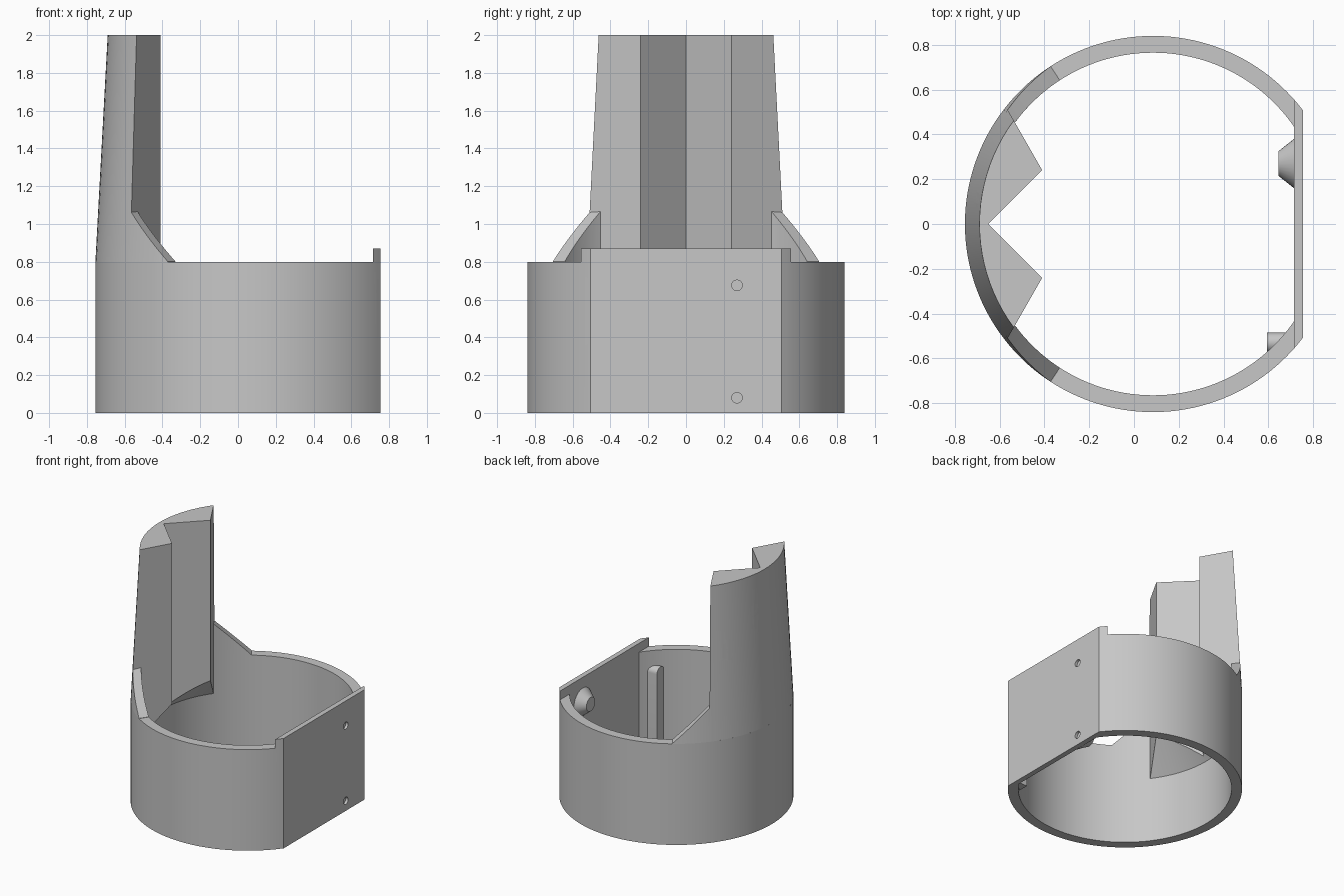
import bpy, bmesh
from math import sin, cos, acos, atan2, pi, radians, hypot, sqrt
from mathutils import Vector

if "Cube" in bpy.data.objects:
    bpy.data.objects.remove(bpy.data.objects["Cube"])

CX, R_OUT, R_IN = 0.085, 0.84, 0.765      # ring centre and radii
FLAT, FLAT_IN = 0.755, 0.715              # outer and inner face of the flat plate
RIM, LIP, TOP = 0.8, 0.87, 2.0            # heights

grey = bpy.data.materials.new("plain grey")
grey.use_nodes = True
grey.diffuse_color = (0.57, 0.57, 0.57, 1)
grey.node_tree.nodes["Principled BSDF"].inputs["Base Color"].default_value = grey.diffuse_color


def polar(r, a, z):
    return (CX + r * cos(a), r * sin(a), z)


def finish(name, bm):
    bmesh.ops.recalc_face_normals(bm, faces=bm.faces)
    mesh = bpy.data.meshes.new(name)
    bm.to_mesh(mesh)
    bm.free()
    mesh.materials.append(grey)
    ob = bpy.data.objects.new(name, mesh)
    bpy.context.collection.objects.link(ob)
    return ob


def sweep(name, stations, cyclic=False):
    """Skin a row of closed sections that all have the same point count."""
    bm = bmesh.new()
    rows = [[bm.verts.new(p) for p in s] for s in stations]
    k = len(rows[0])
    pairs = list(zip(rows, rows[1:])) + ([(rows[-1], rows[0])] if cyclic else [])
    for a, b in pairs:
        for i in range(k):
            j = (i + 1) % k
            bm.faces.new((a[i], a[j], b[j], b[i]))
    if not cyclic:
        bm.faces.new(rows[0])
        bm.faces.new(rows[-1])
    return finish(name, bm)


def rod(name, start, direction, length, r1, r2=None, segs=32):
    """Cylinder or cone from start along direction."""
    d = Vector(direction).normalized()
    bm = bmesh.new()
    bmesh.ops.create_cone(bm, cap_ends=True, segments=segs, radius1=r1,
                          radius2=r1 if r2 is None else r2, depth=length)
    turn = d.to_track_quat('Z', 'Y').to_matrix()
    mid = Vector(start) + d * length / 2
    for v in bm.verts:
        v.co = turn @ v.co + mid
    return finish(name, bm)


def drill(targets, start, direction, length, radius):
    cutter = rod("hole_cutter", start, direction, length, radius)
    cutter.hide_render = True
    for ob in targets:
        mod = ob.modifiers.new("hole", 'BOOLEAN')
        mod.operation, mod.solver, mod.object = 'DIFFERENCE', 'EXACT', cutter
        bpy.context.view_layer.objects.active = ob
        bpy.ops.object.modifier_apply(modifier=mod.name)
    bpy.data.objects.remove(cutter)


# Base ring with one flat side
n = 120
a_out, a_in = acos((FLAT - CX) / R_OUT), acos((FLAT_IN - CX) / R_IN)
stations = []
for i in range(n + 1):
    ao = a_out + (2 * pi - 2 * a_out) * i / n
    ai = a_in + (2 * pi - 2 * a_in) * i / n
    stations.append([polar(R_OUT, ao, 0), polar(R_OUT, ao, RIM),
                     polar(R_IN, ai, RIM), polar(R_IN, ai, 0)])
ring = sweep("base_ring", stations, cyclic=True)

# Raised lip on the flat side
a_lip = acos((FLAT_IN - CX) / R_OUT)
side = [polar(R_OUT, a_lip + (a_out - a_lip) * i / 3, 0) for i in range(4)]
outline = side + [(x, -y, 0) for x, y, _ in reversed(side)]
lip = sweep("plate_lip", [[(x, y, z) for x, y, _ in outline] for z in (RIM - 0.004, LIP)])


# Tapered tower with a W-shaped inner side
def taper(z):
    return R_OUT - 0.065 * (z - RIM) / (TOP - RIM)


TIP, RUN = Vector((-0.41, 0.24)), Vector((-0.12, 0.21))
VALLEY = Vector((-0.65, 0))


def side_angle(r):
    """Angle at which the tower's flat side meets a circle of radius r."""
    p = TIP - Vector((CX, 0))
    a, b, c = RUN.dot(RUN), p.dot(RUN), p.dot(p) - r * r
    q = p + RUN * ((-b + sqrt(b * b - a * c)) / a)
    return pi - atan2(q.y, q.x)


half = [VALLEY.lerp(TIP, i / 8) for i in range(8)]
half += [TIP + RUN * 0.8 * i / 3 for i in range(4)]
last = len(half) - 1
stations = []
for i in range(-last, last + 1):
    p = half[abs(i)]
    y = p.y if i > 0 else -p.y
    under = 0.515 + R_IN - hypot(p.x - CX, p.y)
    profile = [(p.x, y, TOP), (p.x, y, under)]
    levels = [(0.79, 0.49), (0.79, RIM - 0.01)]
    levels += [(taper(z), z) for z in (RIM, 1.1, 1.4, 1.7, TOP)]
    profile += [polar(r, pi - side_angle(r) * i / last, z) for r, z in levels]
    stations.append(profile)
tower = sweep("tower", stations)

# Curved ramps that tie the tower to the rim
for sign, label in ((1, "back"), (-1, "front")):
    stations = []
    for i in range(17):
        t = i / 16
        z = RIM + 0.002 + 0.27 * t
        ao, ai = radians(123 + 19.6 * t), radians(123 + 21.2 * t)
        stations.append([polar(R_IN, sign * ai, RIM - 0.01), polar(R_IN, sign * ai, z),
                         polar(taper(z), sign * ao, z), polar(R_OUT, sign * ao, RIM),
                         polar(R_OUT - 0.01, sign * ao, RIM - 0.01)])
    sweep(label + "_ramp", stations)

# Conical screw bosses inside the flat plate
INWARD = (-1, 0, 0)
bosses = []
for label, z in (("upper", 0.675), ("lower", 0.08)):
    boss = rod(label + "_screw_boss", (FLAT_IN + 0.002, 0.27, z), INWARD, 0.072, 0.112, 0.055)
    for v in boss.data.vertices:
        v.co.z = max(v.co.z, 0.002)
    bosses.append(boss)

# Post with a round head in the corner
PY, PZ, PR = -0.53, 0.635, 0.045
arch = [(PY + PR * cos(pi * i / 16), PZ + PR * sin(pi * i / 16)) for i in range(17)]
arch += [(PY - PR, 0.05), (PY + PR, 0.05)]
post = sweep("corner_post", [[(x, y, z) for y, z in arch] for x in (0.595, 0.69)])

# Screw holes: wide mouth, narrow bore
for y, z, obs, depth in ((0.27, 0.675, [ring, bosses[0]], 0.2),
                         (0.27, 0.08, [ring, bosses[1]], 0.08),
                         (PY, PZ, [ring, post], 0.25)):
    drill(obs, (FLAT + 0.03, y, z), INWARD, depth, 0.017)
    drill([ring], (FLAT + 0.03, y, z), INWARD, 0.05, 0.028)

# Slanted holes through the tower wall, wider on the outside
for y, z, skin in ((0.035, 1.705, 0.05), (0.205, 1.45, 0.17)):
    face = Vector((VALLEY.x + y, y, z))
    out = Vector((-1, 1, 0)).normalized()
    drill([tower], face - out * 0.03, out, 0.5, 0.03)
    drill([tower], face + out * skin, out, 0.4, 0.043)

# Smooth curved faces, keep edges crisp
bpy.ops.object.select_all(action='DESELECT')
for ob in bpy.context.collection.objects:
    if ob.type == 'MESH':
        ob.select_set(True)
        bpy.context.view_layer.objects.active = ob
bpy.ops.object.shade_smooth_by_angle(angle=radians(25))
